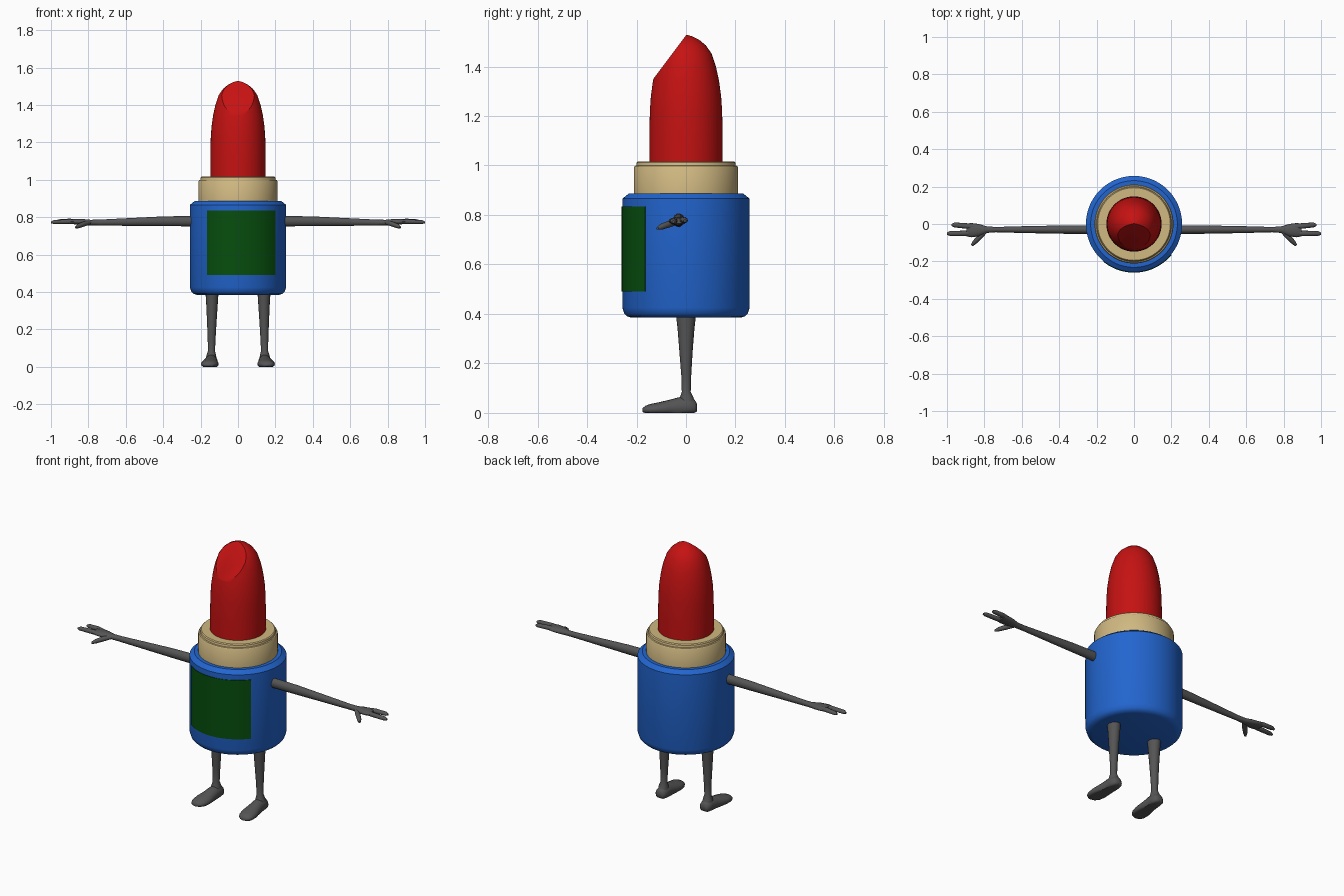
import bpy, bmesh, math
from mathutils import Vector


def material(name, rgb):
    m = bpy.data.materials.new(name)
    m.diffuse_color = (*rgb, 1)
    return m


RED = material("red", (0.56, 0.006, 0.006))
TAN = material("tan", (0.63, 0.48, 0.22))
BLUE = material("blue", (0.016, 0.13, 0.62))
GREEN = material("green", (0.002, 0.075, 0.004))
GREY = material("grey", (0.09, 0.09, 0.09))


def finish(bm, name, mat, angle=35):
    bmesh.ops.recalc_face_normals(bm, faces=bm.faces)
    me = bpy.data.meshes.new(name)
    bm.to_mesh(me)
    bm.free()
    me.materials.append(mat)
    ob = bpy.data.objects.new(name, me)
    bpy.context.collection.objects.link(ob)
    bpy.ops.object.select_all(action='DESELECT')
    ob.select_set(True)
    bpy.context.view_layer.objects.active = ob
    bpy.ops.object.shade_smooth_by_angle(angle=math.radians(angle))
    return ob


def lathe(profile, steps=64):
    bm = bmesh.new()
    vs = [bm.verts.new((r, 0, z)) for r, z in profile]
    es = [bm.edges.new(p) for p in zip(vs, vs[1:])]
    bmesh.ops.spin(bm, geom=vs + es, cent=(0, 0, 0), axis=(0, 0, 1),
                   angle=2 * math.pi, steps=steps)
    bmesh.ops.remove_doubles(bm, verts=bm.verts, dist=1e-5)
    return bm


def loft(bm, sections, u, v, n=16, floor=None):
    """Skin ovals (centre, half size along u, half size along v)."""
    u, v = Vector(u), Vector(v)
    rings = []
    for c, a, b in sections:
        ring = []
        for i in range(n):
            t = 2 * math.pi * i / n
            p = Vector(c) + u * a * math.cos(t) + v * b * math.sin(t)
            if floor is not None:
                p.z = max(p.z, floor)
            ring.append(bm.verts.new(p))
        rings.append(ring)
    for r0, r1 in zip(rings, rings[1:]):
        for i in range(n):
            j = (i + 1) % n
            bm.faces.new((r0[i], r0[j], r1[j], r1[i]))
    bm.faces.new(rings[0])
    bm.faces.new(rings[-1])


# Blue case with rounded bottom and sloped shoulder
finish(lathe([(0, 0.385), (0.22, 0.385), (0.238, 0.39), (0.25, 0.402),
              (0.257, 0.425), (0.257, 0.866), (0.232, 0.886), (0, 0.886)]),
       "case", BLUE, 30)

# Tan collar with a small step
finish(lathe([(0.211, 0.88), (0.211, 0.992), (0.207, 0.998), (0.201, 1.0),
              (0.199, 1.012), (0.194, 1.017), (0, 1.017)]), "collar", TAN)

# Red bullet, sliced by a slanted plane at the front
bm = lathe([(0, 1.005), (0.148, 1.005), (0.148, 1.13), (0.146, 1.22),
            (0.142, 1.28), (0.133, 1.345), (0.121, 1.4), (0.103, 1.453),
            (0.08, 1.486), (0.053, 1.508), (0.025, 1.522), (0, 1.529)])
cut = bmesh.ops.bisect_plane(bm, geom=bm.verts[:] + bm.edges[:] + bm.faces[:],
                             plane_co=(0, 0, 1.526), plane_no=(0, -0.8, 0.6),
                             clear_outer=True)
bmesh.ops.holes_fill(bm, edges=[e for e in bm.edges if e.is_boundary], sides=0)
finish(bm, "bullet", RED, 30)

# Green label wrapped round the front of the case
bm = bmesh.new()
a0, a1 = math.asin(-0.165 / 0.26), math.asin(0.2 / 0.26)
N = 24
cols = []
for i in range(N + 1):
    a = a0 + (a1 - a0) * i / N
    cols.append([bm.verts.new((r * math.sin(a), -r * math.cos(a), z))
                 for r, z in ((0.26, 0.49), (0.26, 0.835),
                              (0.255, 0.835), (0.255, 0.49))])
for c0, c1 in zip(cols, cols[1:]):
    for k in range(4):
        m = (k + 1) % 4
        bm.faces.new((c0[k], c1[k], c1[m], c0[m]))
bm.faces.new(cols[0])
bm.faces.new(cols[-1])
finish(bm, "label", GREEN)

X, Y, Z = (1, 0, 0), (0, 1, 0), (0, 0, 1)
for s, side in ((1, "left"), (-1, "right")):
    # Arm and palm
    bm = bmesh.new()
    loft(bm, [((s * x, y, z), a, b) for x, y, z, a, b in (
        (0.22, -0.03, 0.779, 0.023, 0.028), (0.4, -0.03, 0.778, 0.022, 0.026),
        (0.6, -0.03, 0.774, 0.018, 0.02), (0.74, -0.03, 0.771, 0.014, 0.016),
        (0.79, -0.03, 0.771, 0.018, 0.015), (0.83, -0.033, 0.774, 0.033, 0.016),
        (0.87, -0.033, 0.776, 0.038, 0.015), (0.895, -0.032, 0.776, 0.034, 0.011))],
        Y, Z)
    # Two fingers
    for pts in (((0.85, -0.016, 0.777), (0.9, -0.01, 0.78), (0.96, -0.005, 0.778),
                 (0.975, -0.005, 0.776)),
                ((0.85, -0.045, 0.775), (0.9, -0.05, 0.776), (0.985, -0.051, 0.774),
                 (1.0, -0.051, 0.772))):
        loft(bm, [((s * p[0], p[1], p[2]), a, b) for p, a, b in
                  zip(pts, (0.013, 0.015, 0.013, 0.006), (0.011, 0.013, 0.011, 0.005))],
             Y, Z, 10)
    # Thumb
    loft(bm, [((s * x, y, z), r, r) for x, y, z, r in (
        (0.79, -0.035, 0.772, 0.011), (0.825, -0.07, 0.763, 0.014),
        (0.855, -0.1, 0.752, 0.012), (0.868, -0.115, 0.746, 0.006))],
        (s * 0.65, 0.75, 0), Z, 10)
    finish(bm, side + "_arm", GREY, 50)

    # Leg
    bm = bmesh.new()
    loft(bm, [((s * x, y, z), a, b) for x, y, z, a, b in (
        (0.139, 0, 0.4, 0.035, 0.041), (0.139, 0, 0.34, 0.031, 0.034),
        (0.14, 0, 0.25, 0.026, 0.027), (0.141, 0.001, 0.15, 0.021, 0.02),
        (0.142, 0.001, 0.085, 0.019, 0.018), (0.143, 0.003, 0.06, 0.026, 0.028),
        (0.143, 0.003, 0.03, 0.03, 0.036))], X, Y)
    # Foot, flat underneath
    loft(bm, [((s * x, y, z), a, b) for x, y, z, a, b in (
        (0.143, 0.044, 0.022, 0.018, 0.016), (0.143, 0.034, 0.022, 0.03, 0.032),
        (0.143, 0.005, 0.025, 0.034, 0.04), (0.144, -0.03, 0.022, 0.035, 0.041),
        (0.147, -0.07, 0.018, 0.041, 0.034), (0.15, -0.11, 0.015, 0.047, 0.028),
        (0.153, -0.145, 0.013, 0.043, 0.023), (0.155, -0.165, 0.012, 0.032, 0.016),
        (0.156, -0.175, 0.011, 0.016, 0.008))], X, Z, 20, 0.0)
    finish(bm, side + "_leg", GREY, 50)
